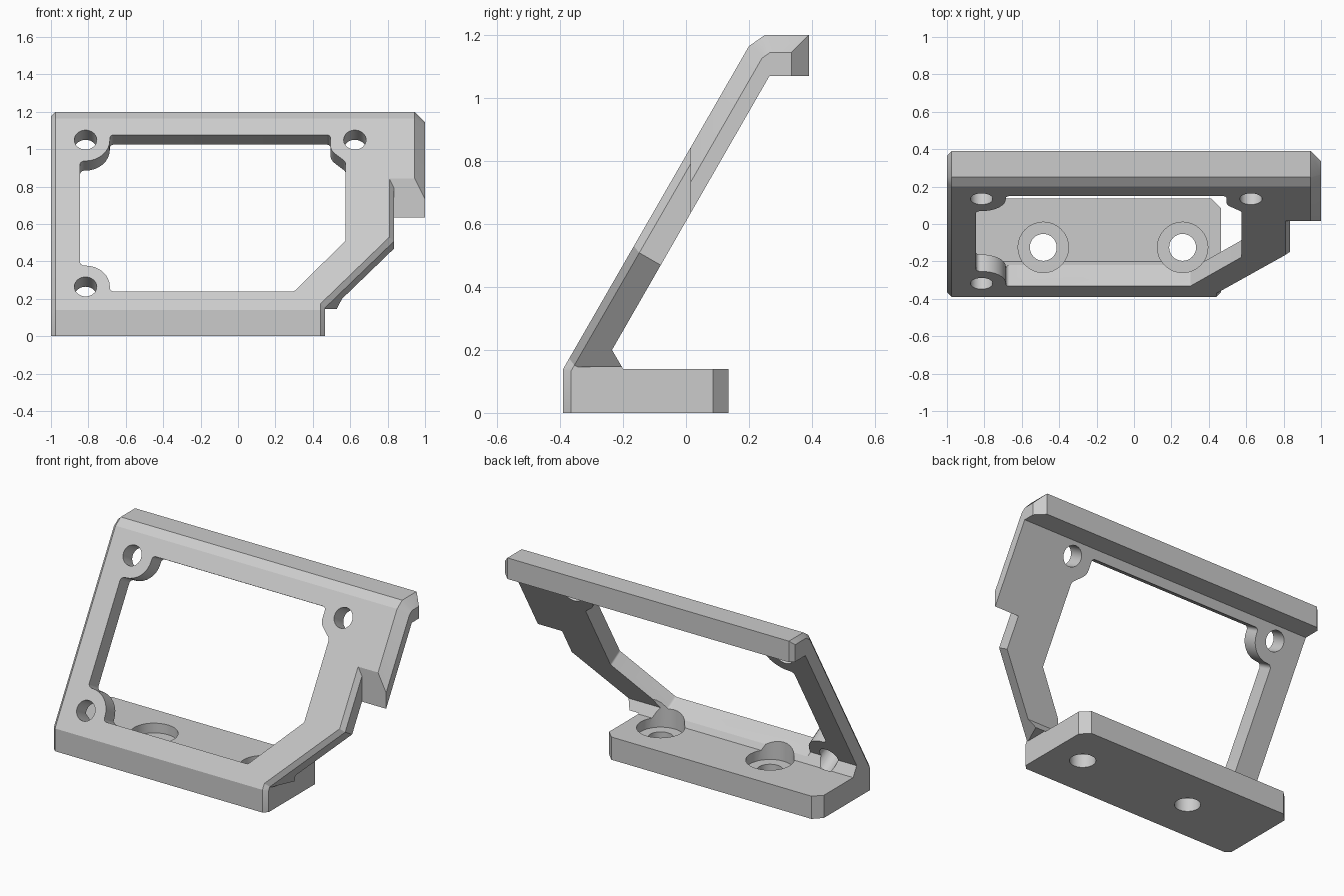
import bpy, bmesh, math
from mathutils import Vector

cube = bpy.data.objects.get("Cube")
if cube:
    bpy.data.objects.remove(cube, do_unlink=True)

# Frame of the slanted panel: u along x, v up the slope, d out of the face
ORIGIN = Vector((0, -0.39, 0.14))
UP = Vector((0, 0.5, math.sqrt(0.75)))
OUT = Vector((0, -math.sqrt(0.75), 0.5))


def panel(u, v, d):
    return ORIGIN + Vector((u, 0, 0)) + UP * v + OUT * d


def face_outward(bm):
    bmesh.ops.recalc_face_normals(bm, faces=bm.faces[:])
    if bm.calc_volume(signed=True) < 0:
        bmesh.ops.reverse_faces(bm, faces=bm.faces[:])


def loft(name, rings):
    """Closed solid through rings of matching points."""
    bm = bmesh.new()
    rows = [[bm.verts.new(p) for p in ring] for ring in rings]
    n = len(rows[0])
    for a, b in zip(rows, rows[1:]):
        for i in range(n):
            j = (i + 1) % n
            bm.faces.new((a[i], a[j], b[j], b[i]))
    bm.faces.new(rows[0])
    bm.faces.new(rows[-1])
    face_outward(bm)
    mesh = bpy.data.meshes.new(name)
    bm.to_mesh(mesh)
    bm.free()
    obj = bpy.data.objects.new(name, mesh)
    bpy.context.scene.collection.objects.link(obj)
    return obj


def circle(cx, cy, r, n=32):
    return [(cx + r * math.cos(math.tau * i / n), cy + r * math.sin(math.tau * i / n))
            for i in range(n)]


def rounded(corners, steps=8):
    """Polygon of (x, y, radius) corners with each corner filleted."""
    pts = []
    for i, (x, y, r) in enumerate(corners):
        p = Vector((x, y, 0))
        a = (Vector((*corners[i - 1][:2], 0)) - p).normalized()
        b = (Vector((*corners[(i + 1) % len(corners)][:2], 0)) - p).normalized()
        half = a.angle(b) / 2
        centre = p + (a + b).normalized() * (r / math.sin(half))
        tangent = r / math.tan(half)
        start = (p + a * tangent - centre).normalized()
        end = (p + b * tangent - centre).normalized()
        for k in range(steps + 1):
            q = centre + start.slerp(end, k / steps) * r
            pts.append((q.x, q.y))
    return pts


def panel_cutter(name, loop, depth):
    return loft(name, [[panel(u, v, d) for u, v in loop] for d in (0.15, -depth)])


def upright_cutter(name, loop, low, high):
    return loft(name, [[Vector((x, y, z)) for x, y in loop] for z in (low, high)])


def volume(mesh):
    bm = bmesh.new()
    bm.from_mesh(mesh)
    size = bm.calc_volume()
    bm.free()
    return size


def cut(obj, cutter):
    """Subtract the cutter, taking the first solver that gives a sound solid."""
    cutter.hide_render = True
    before = volume(obj.data)
    for solver in ('EXACT', 'MANIFOLD', 'FLOAT'):
        mod = obj.modifiers.new(cutter.name, 'BOOLEAN')
        mod.operation = 'DIFFERENCE'
        mod.solver = solver
        mod.object = cutter
        bpy.context.view_layer.update()
        graph = bpy.context.evaluated_depsgraph_get()
        result = bpy.data.meshes.new_from_object(obj.evaluated_get(graph))
        obj.modifiers.clear()
        if 0.4 * before < volume(result) < 0.9999 * before:
            obj.data = result
            break
    bpy.data.objects.remove(cutter, do_unlink=True)


# Body: foot, slanted panel and top lip as one side profile
chain = [(-0.39, 0), (-0.39, 0.14), (0.2, 1.165), (0.25, 1.2), (0.39, 1.2), (0.39, 1.07)]
foot_back = [(0.135, 0.14), (0.135, 0)]
profile = chain + [(0.265, 1.07), (-0.235, 0.2), (-0.2, 0.14)] + foot_back
body = loft("bracket_frame", [[Vector((x, y, z)) for y, z in profile] for x in (-1, 1)])


def chamfer(side, points, size):
    def on_path(v):
        return abs(v.co.x - side) < 1e-4 and any(
            abs(v.co.y - y) + abs(v.co.z - z) < 1e-4 for y, z in points)

    bm = bmesh.new()
    bm.from_mesh(body.data)
    edges = [e for e in bm.edges if all(on_path(v) for v in e.verts)]
    bmesh.ops.bevel(bm, geom=edges, offset=size, offset_type='OFFSET',
                    segments=1, profile=0.5, affect='EDGES', clamp_overlap=False)
    face_outward(bm)
    bm.to_mesh(body.data)
    bm.free()


chamfer(-1, chain, 0.025)
chamfer(1, chain, 0.055)
chamfer(-1, foot_back, 0.05)

# Lower right outline of the panel, flared to chamfer its front edge and
# ending on the upright underside of the side tab
outline = [(0.465, -0.6), (0.465, 0.028), (0.835, 0.44)]
rings = []
for d, flare in ((0.1, 0.125), (-0.025, 0), (-0.18, 0)):
    loop = [(u - flare, v + 0.385 * flare) for u, v in outline]
    tab_v = (0.015 - panel(0, 0, d).y) / UP.y
    loop += [(0.835 - flare, tab_v), (1.4, tab_v), (1.4, -0.6)]
    rings.append([panel(u, v, d) for u, v in loop])
cut(body, loft("side_cutter", rings))

# Right end of the foot with chamfered corners
cut(body, upright_cutter("foot_end_cutter", [
    (0.34, -0.49), (0.465, -0.365), (0.465, 0.085), (0.315, 0.235),
    (1.4, 0.235), (1.4, -0.49)], -0.5, 0.145))

# Window with rounded bosses in three corners
cut(body, panel_cutter("window_cutter", rounded([
    (-0.685, 0.115, 0.02), (0.3, 0.115, 0.02), (0.575, 0.427, 0.02),
    (0.575, 0.915, 0.03), (0.495, 0.985, 0.06), (0.495, 1.08, 0.02),
    (-0.685, 1.08, 0.02), (-0.685, 0.92, 0.13), (-0.845, 0.92, 0.025),
    (-0.845, 0.274, 0.025), (-0.685, 0.274, 0.13)]), 0.19))

# Mounting holes through the panel
for u, v in ((-0.815, 1.05), (0.625, 1.05), (-0.815, 0.144)):
    cut(body, panel_cutter("panel_hole_cutter", circle(u, v, 0.06), 0.17))

# Counterbored screw holes in the foot
for x in (-0.485, 0.26):
    cut(body, upright_cutter("counterbore_cutter", circle(x, -0.125, 0.135), 0.08, 0.45))
    cut(body, upright_cutter("screw_hole_cutter", circle(x, -0.125, 0.072), -0.1, 0.2))

# Plain grey finish
grey = bpy.data.materials.new("plain_grey")
grey.use_nodes = True
colour = (0.6, 0.6, 0.6, 1)
grey.diffuse_color = colour
grey.node_tree.nodes["Principled BSDF"].inputs["Base Color"].default_value = colour
body.data.materials.clear()
body.data.materials.append(grey)

bpy.ops.object.select_all(action='DESELECT')
body.select_set(True)
bpy.context.view_layer.objects.active = body
bpy.ops.object.shade_smooth_by_angle(angle=math.radians(25))
